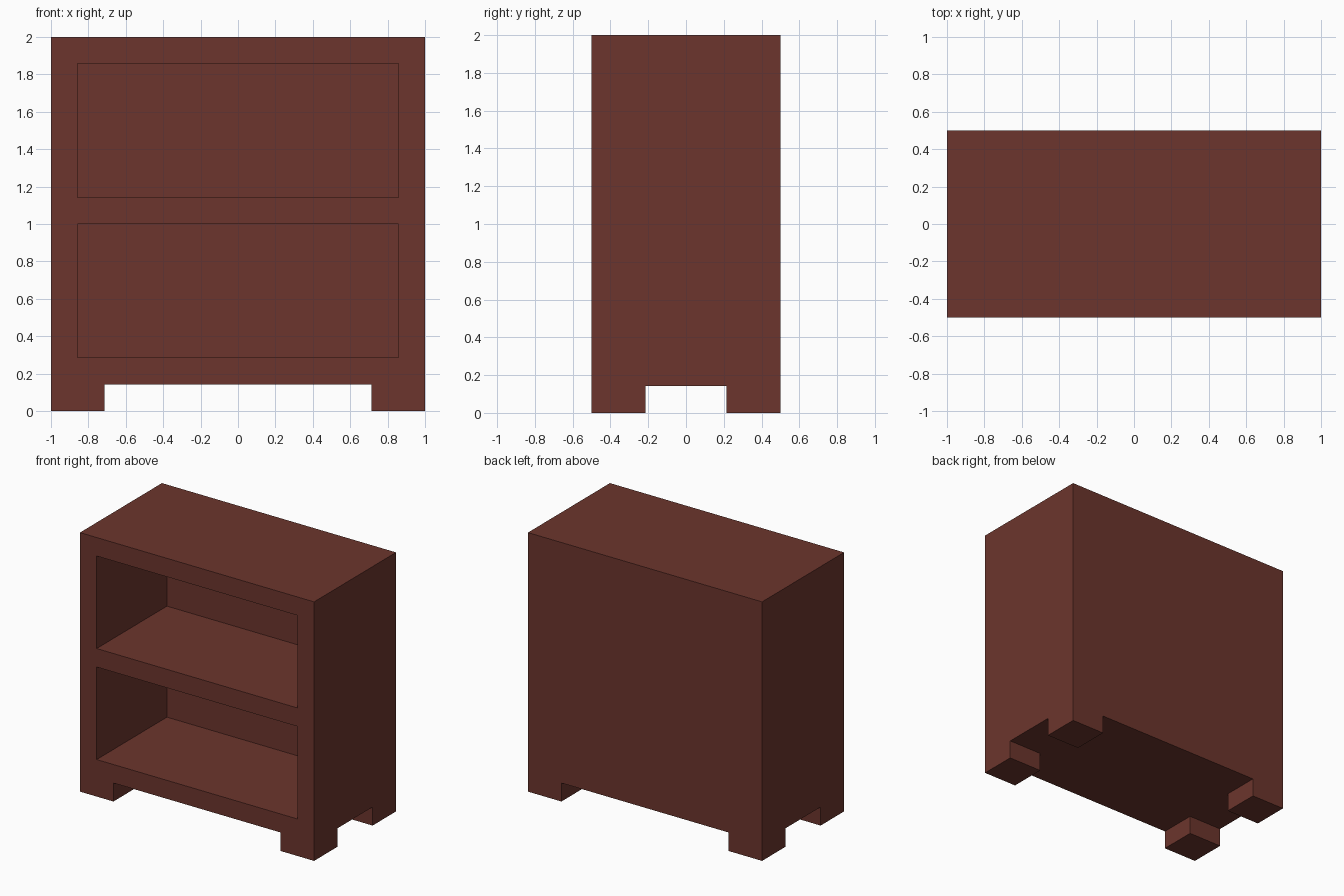
import bpy

if "Cube" in bpy.data.objects:
    bpy.data.objects.remove(bpy.data.objects["Cube"])

U = 2 / 14  # panel thickness: the whole unit sits on a 14 x 7 x 14 grid

wood = bpy.data.materials.new("dark red wood")
wood.diffuse_color = (0.15, 0.036, 0.026, 1)
wood.use_nodes = True
wood.node_tree.nodes["Principled BSDF"].inputs["Base Color"].default_value = wood.diffuse_color


def box(name, x, y, z):
    """Axis-aligned box from (min, max) ranges."""
    bpy.ops.mesh.primitive_cube_add(size=1)
    ob = bpy.context.object
    ob.name = name
    for v in ob.data.vertices:
        v.co = [r[0] if c < 0 else r[1] for c, r in zip(v.co, (x, y, z))]
    ob.data.materials.append(wood)
    return ob


def cut(target, name, x, y, z):
    """Subtract a box from the target, then remove the cutter."""
    cutter = box(name, x, y, z)
    cutter.hide_render = True
    mod = target.modifiers.new(name, "BOOLEAN")
    mod.operation, mod.solver, mod.object = "DIFFERENCE", "EXACT", cutter
    bpy.context.view_layer.objects.active = target
    bpy.ops.object.modifier_apply(modifier=name)
    bpy.data.objects.remove(cutter, do_unlink=True)


# Cabinet body
cabinet = box("shelf_cabinet", (-1, 1), (-0.5, 0.5), (0, 2))

# Two open shelf bays, leaving a back panel one unit thick
for i, bottom in enumerate((2 * U, 8 * U)):
    cut(cabinet, f"bay_cutter_{i}", (-1 + U, 1 - U), (-0.7, 0.5 - U),
        (bottom, bottom + 5 * U))

# Crossed gaps underneath leave four square feet
cut(cabinet, "foot_gap_wide", (-1 + 2 * U, 1 - 2 * U), (-0.7, 0.7), (-0.2, U))
cut(cabinet, "foot_gap_deep", (-1.2, 1.2), (-0.5 + 2 * U, 0.5 - 2 * U), (-0.2, U))
